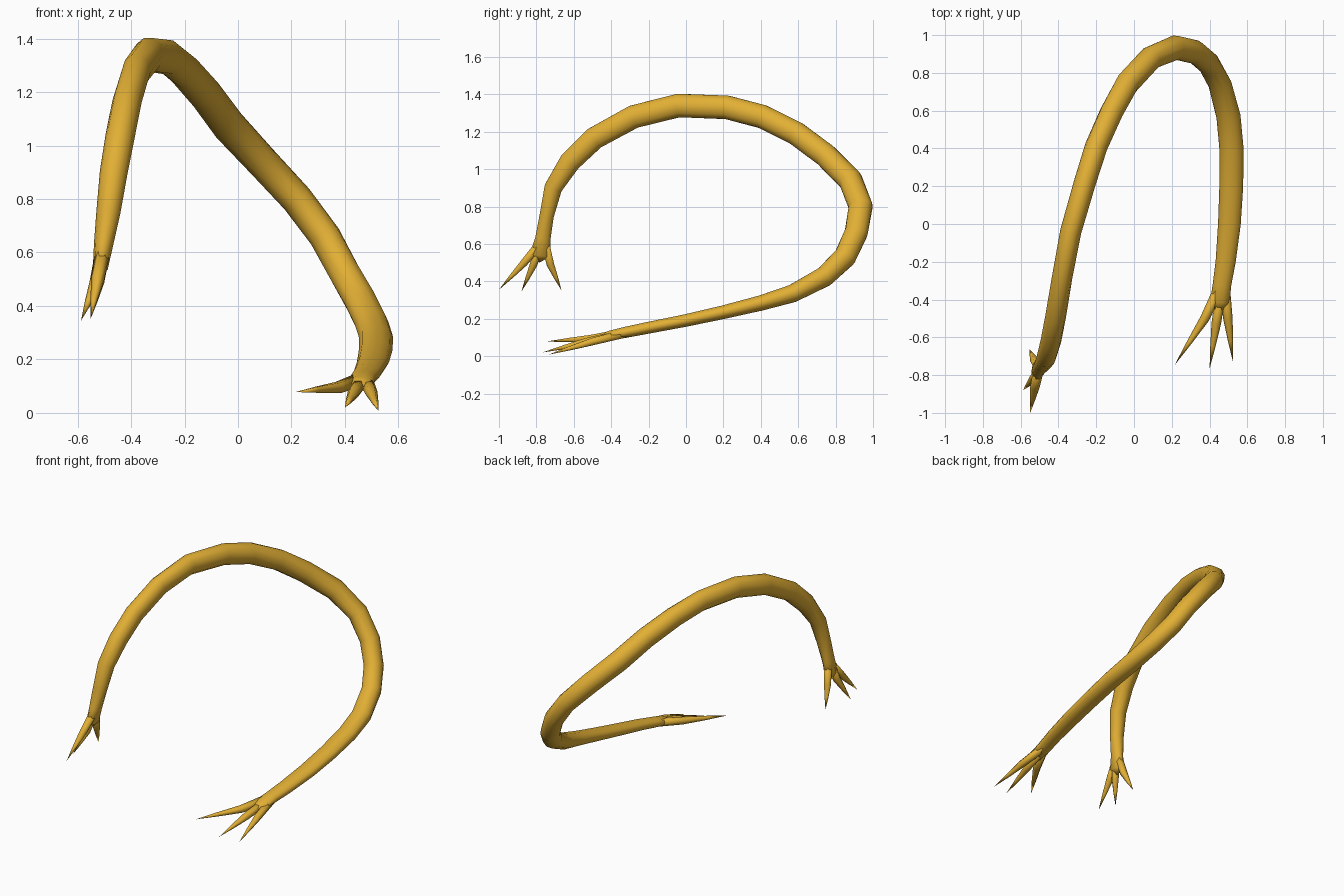
import bpy, bmesh, math
from mathutils import Vector

cube = bpy.data.objects.get("Cube")
if cube:
    bpy.data.objects.remove(cube, do_unlink=True)

gold = bpy.data.materials.new("golden yellow")
gold.use_nodes = True
COLOR = (0.76, 0.43, 0.035, 1)
gold.diffuse_color = COLOR
gold.node_tree.nodes["Principled BSDF"].inputs["Base Color"].default_value = COLOR


def tube(name, path, sizes, sides):
    """Sweep an elliptical section along path; sizes are (width, depth) half-axes."""
    bm = bmesh.new()
    pts = [Vector(p) for p in path]
    rings = []
    for i, p in enumerate(pts):
        before, after = pts[max(i - 1, 0)], pts[min(i + 1, len(pts) - 1)]
        tangent = ((p - before).normalized() + (after - p).normalized()).normalized()
        across = Vector((1, 0, 0))
        across = (across - tangent * across.dot(tangent)).normalized()
        other = tangent.cross(across)
        w, d = sizes[i]
        ring = []
        for k in range(sides):
            a = math.tau * k / sides
            ring.append(bm.verts.new(p + across * w * math.cos(a) + other * d * math.sin(a)))
        rings.append(ring)
    for r, s in zip(rings, rings[1:]):
        for k in range(sides):
            n = (k + 1) % sides
            bm.faces.new((r[k], r[n], s[n], s[k]))
    bm.faces.new(rings[0][::-1])
    bm.faces.new(rings[-1])
    bmesh.ops.remove_doubles(bm, verts=bm.verts, dist=0.0005)
    bmesh.ops.recalc_face_normals(bm, faces=bm.faces)
    for f in bm.faces:
        f.smooth = True
    mesh = bpy.data.meshes.new(name)
    bm.to_mesh(mesh)
    bm.free()
    mesh.materials.append(gold)
    obj = bpy.data.objects.new(name, mesh)
    bpy.context.collection.objects.link(obj)
    return obj


# Long curved limb: x, y, z, half width, half depth
LIMB = [
    (-.52, -.785, .50, 0, 0), (-.515, -.78, .54, .028, .058),
    (-.503, -.765, .63, .036, .043), (-.485, -.745, .75, .045, .040),
    (-.465, -.71, .90, .052, .050), (-.44, -.62, 1.04, .055, .060),
    (-.415, -.49, 1.165, .055, .063), (-.38, -.28, 1.28, .054, .065),
    (-.335, -.04, 1.34, .056, .066), (-.26, .22, 1.33, .058, .066),
    (-.20, .41, 1.28, .060, .066), (-.12, .59, 1.19, .062, .066),
    (-.035, .745, 1.075, .064, .066), (.09, .88, .94, .062, .066),
    (.22, .934, .80, .060, .066), (.325, .91, .66, .060, .064),
    (.395, .85, .53, .060, .062), (.455, .74, .425, .062, .057),
    (.50, .57, .335, .064, .050), (.516, .40, .284, .064, .043),
    (.515, .20, .235, .063, .038), (.505, 0, .191, .060, .035),
    (.485, -.20, .152, .053, .033), (.466, -.32, .128, .049, .031),
    (.455, -.41, .11, .052, .027), (.44, -.49, .09, 0, 0),
]
tube("curved_limb", [p[:3] for p in LIMB], [p[3:] for p in LIMB], 10)

# Pointed fingers fanning out of both ends: root, knuckle, tip
FINGERS = {
    "upper_front_finger": ((-.505, -.775, .61), (-.525, -.865, .50), (-.55, -1.0, .355)),
    "upper_middle_finger": ((-.505, -.775, .61), (-.53, -.815, .49), (-.587, -.88, .345)),
    "upper_rear_finger": ((-.505, -.755, .61), (-.525, -.725, .49), (-.552, -.665, .35)),
    "lower_inner_finger": ((.455, -.33, .125), (.375, -.50, .095), (.215, -.747, .078)),
    "lower_middle_finger": ((.465, -.33, .122), (.435, -.53, .078), (.40, -.767, .02)),
    "lower_outer_finger": ((.478, -.31, .125), (.497, -.50, .078), (.525, -.735, .008)),
}
for name, (root, knuckle, tip) in FINGERS.items():
    half = (Vector(knuckle) + Vector(tip)) / 2
    tube(name, (root, knuckle, half, tip),
         ((.028, .026), (.025, .023), (.014, .013), (0, 0)), 6)
